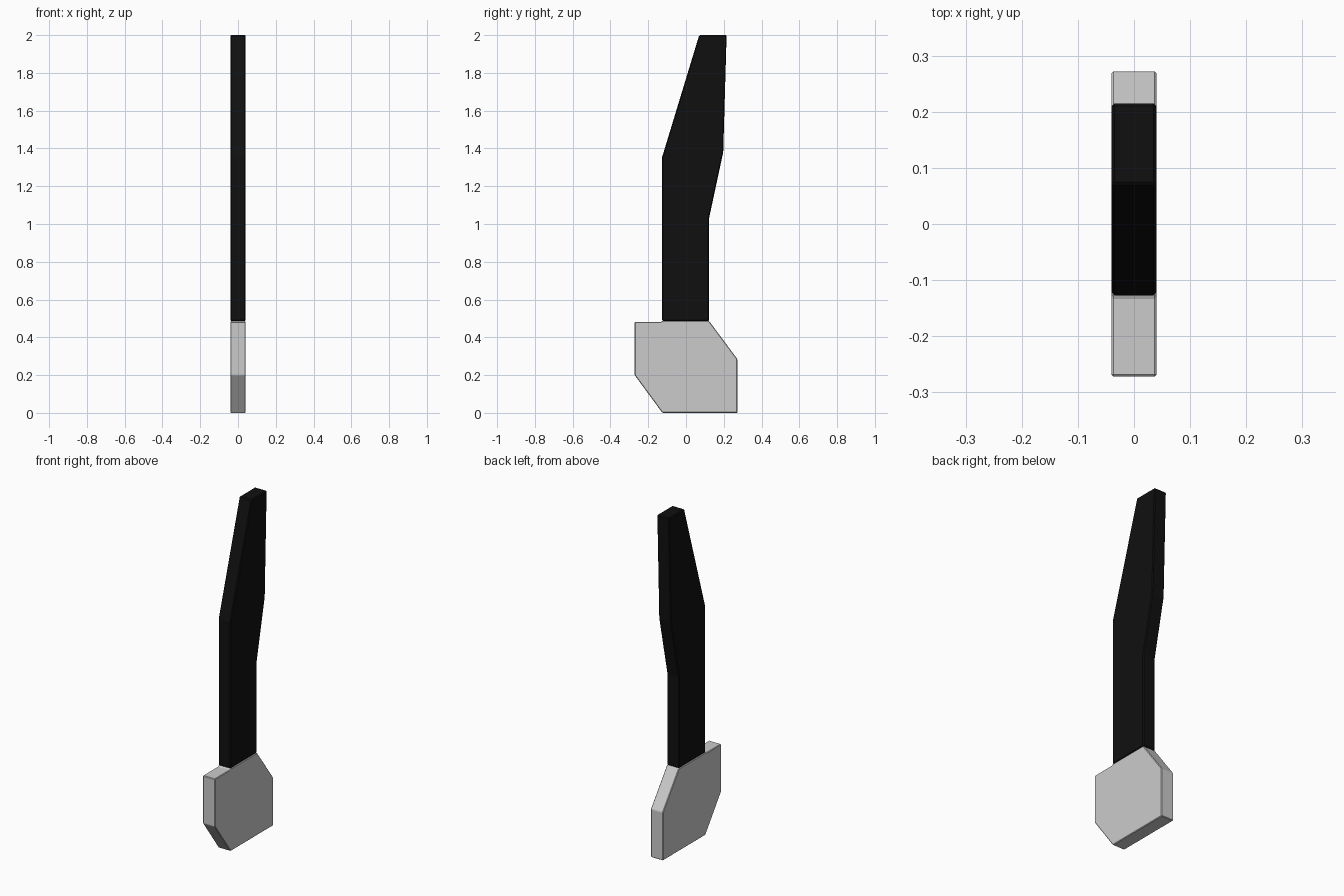
import bpy, bmesh

if "Cube" in bpy.data.objects:
    bpy.data.objects.remove(bpy.data.objects["Cube"])

HALF = 0.04  # half thickness along x


def material(name, color):
    m = bpy.data.materials.new(name)
    m.diffuse_color = color
    m.use_nodes = True
    m.node_tree.nodes["Principled BSDF"].inputs["Base Color"].default_value = m.diffuse_color
    return m


def plate(name, outline, mat=None):
    """Extrude a (y, z) outline along x and chamfer its edges slightly."""
    bm = bmesh.new()
    face = bm.faces.new([bm.verts.new((-HALF, y, z)) for y, z in outline])
    ext = bmesh.ops.extrude_face_region(bm, geom=[face])
    moved = [v for v in ext["geom"] if isinstance(v, bmesh.types.BMVert)]
    bmesh.ops.translate(bm, verts=moved, vec=(2 * HALF, 0, 0))
    bmesh.ops.recalc_face_normals(bm, faces=bm.faces)
    mesh = bpy.data.meshes.new(name)
    bm.to_mesh(mesh)
    bm.free()
    ob = bpy.data.objects.new(name, mesh)
    bpy.context.collection.objects.link(ob)
    bev = ob.modifiers.new("edge_chamfer", "BEVEL")
    bev.width = 0.005
    bev.segments = 1
    bev.limit_method = "ANGLE"
    if mat:
        mesh.materials.append(mat)
    return ob


# Grey blade head
plate("blade_head", [(-0.125, 0), (0.272, 0), (0.272, 0.285), (0.122, 0.487),
                     (-0.125, 0.487), (-0.13, 0.482), (-0.272, 0.482), (-0.272, 0.2)])

# Black bent handle
black = material("black", (0.005, 0.005, 0.005, 1))
plate("handle", [(-0.127, 0.487), (0.122, 0.487), (0.122, 1.03), (0.197, 1.38),
                 (0.215, 2.0), (0.07, 2.0), (-0.127, 1.352)], black)
